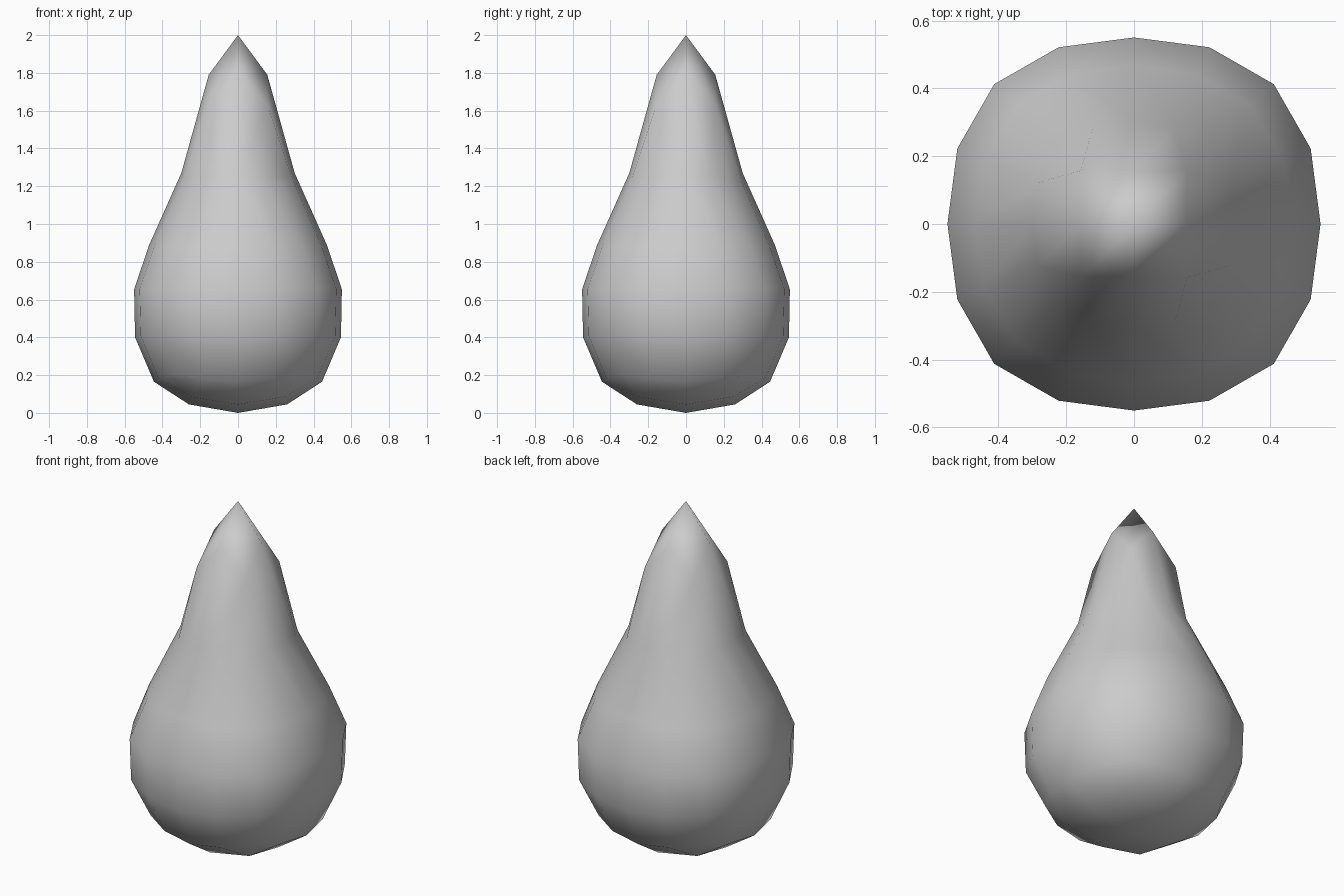
import bpy, bmesh, math

if "Cube" in bpy.data.objects:
    bpy.data.objects.remove(bpy.data.objects["Cube"])

# Each ring: radius and height on the axes, then radius and height on the diagonals
RINGS = [
    (0.00, 0.00, 0.00, 0.00),     # bottom pole
    (0.26, 0.045, 0.35, 0.085),
    (0.445, 0.165, 0.47, 0.20),
    (0.545, 0.40, 0.575, 0.415),
    (0.55, 0.655, 0.583, 0.655),
    (0.47, 0.89, 0.49, 0.88),
    (0.30, 1.27, 0.32, 1.22),
    (0.155, 1.79, 0.222, 1.63),
    (0.00, 2.00, 0.00, 2.00),     # tip
]


def ring_index(x, y, z):
    """Steps from the bottom pole, outwards, up the side and in to the tip."""
    m = max(abs(x), abs(y))
    if z < -0.99:
        return round(m * 2)
    if z > 0.99:
        return 8 - round(m * 2)
    return round((z + 1) * 2) + 2


# Rounded cube with four divisions per side, pulled into a drop
bm = bmesh.new()
bmesh.ops.create_cube(bm, size=2)
bmesh.ops.subdivide_edges(bm, edges=bm.edges[:], cuts=3, use_grid_fill=True)
for v in bm.verts:
    x, y, z = v.co
    r0, z0, r1, z1 = RINGS[ring_index(x, y, z)]
    hi, lo = max(abs(x), abs(y)), min(abs(x), abs(y))
    t = lo / hi if hi > 0.01 else 0
    r, h = r0 + (r1 - r0) * t, z0 + (z1 - z0) * t
    a = math.radians(45 + t - t * t) * t + math.radians(2) * t * (1 - t)
    px, py = r * math.cos(a), r * math.sin(a)
    if abs(y) > abs(x):
        px, py = py, px
    v.co = (math.copysign(px, x), math.copysign(py, y), h)
bmesh.ops.recalc_face_normals(bm, faces=bm.faces[:])
for f in bm.faces:
    f.smooth = True

mesh = bpy.data.meshes.new("drop")
bm.to_mesh(mesh)
bm.free()
bpy.context.collection.objects.link(bpy.data.objects.new("drop", mesh))
